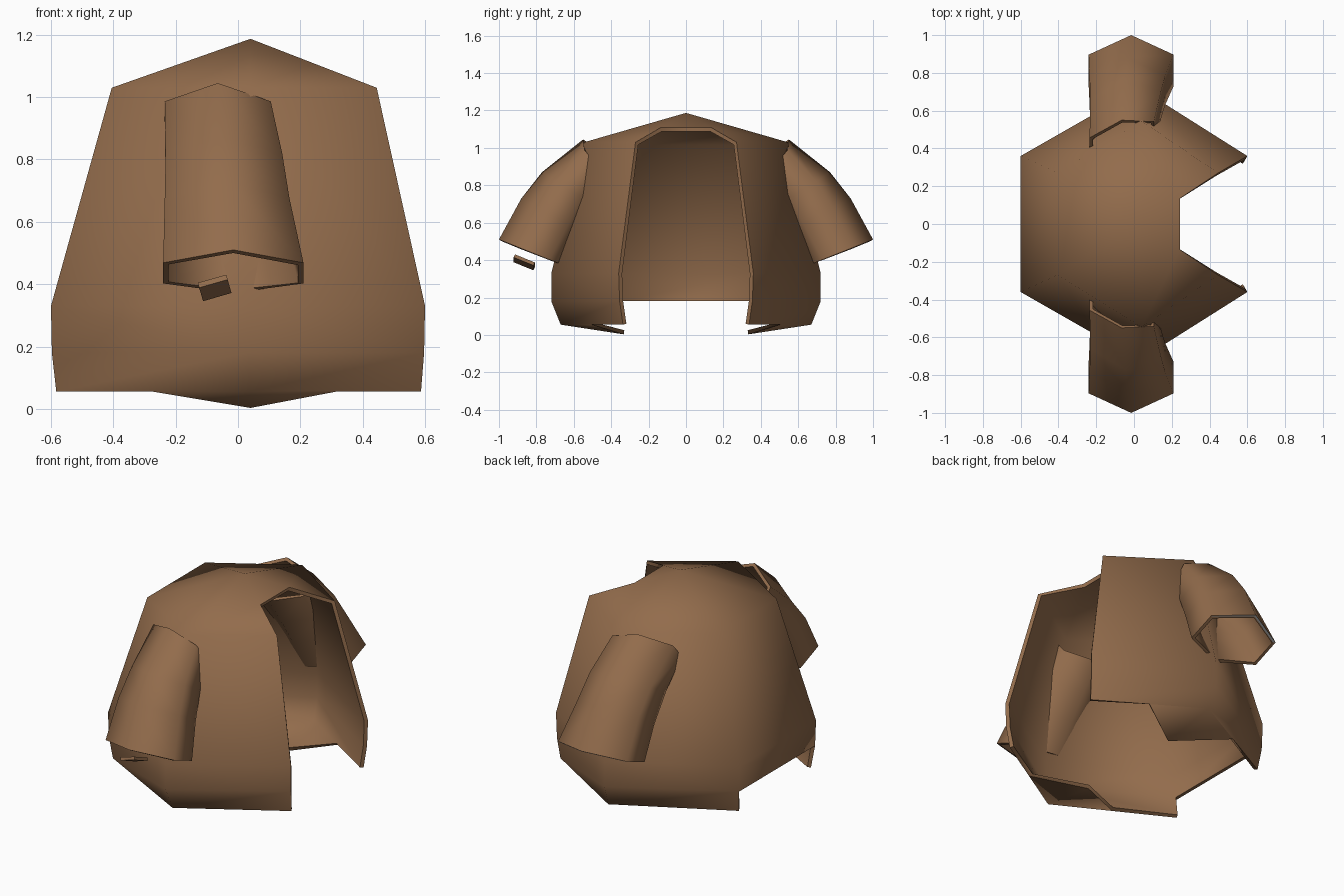
import bpy, bmesh
from mathutils import Vector

if "Cube" in bpy.data.objects:
    bpy.data.objects.remove(bpy.data.objects["Cube"])


def material(name, rgb):
    m = bpy.data.materials.new(name)
    m.diffuse_color = (*rgb, 1)
    m.use_nodes = True
    m.node_tree.nodes["Principled BSDF"].inputs["Base Color"].default_value = m.diffuse_color
    return m


brown = material("brown_cloth", (0.29, 0.15, 0.072))
grey = material("grey_trim", (0.5, 0.52, 0.54))


def make(name, verts, faces, mat, thickness=0.0, probe=None):
    """Mesh from points; probe(face centre) gives the outward direction of face 0."""
    bm = bmesh.new()
    vs = [bm.verts.new(v) for v in verts]
    for f in faces:
        bm.faces.new([vs[i] for i in f])
    bmesh.ops.recalc_face_normals(bm, faces=bm.faces)
    bm.faces.ensure_lookup_table()
    f0 = bm.faces[0]
    if probe and f0.normal.dot(probe(f0.calc_center_median())) < 0:
        bmesh.ops.reverse_faces(bm, faces=bm.faces)
    me = bpy.data.meshes.new(name)
    bm.to_mesh(me)
    bm.free()
    me.materials.append(mat)
    ob = bpy.data.objects.new(name, me)
    bpy.context.collection.objects.link(ob)
    bpy.ops.object.select_all(action='DESELECT')
    ob.select_set(True)
    bpy.context.view_layer.objects.active = ob
    if thickness:
        mod = ob.modifiers.new("thickness", 'SOLIDIFY')
        mod.thickness = thickness
        mod.offset = -1
        bpy.ops.object.modifier_apply(modifier=mod.name)
        bpy.ops.object.shade_smooth_by_angle(angle=1.3)
    return ob


# Jacket body: six-sided shell open towards +x
# rows: z, front x, back x, corner y, side x, side y
rows = [(1.03, 0.445, -0.405, 0.27, 0.04, 0.545),
        (0.33, 0.60, -0.60, 0.36, 0.03, 0.72),
        (0.18, 0.597, -0.597, 0.355, 0.03, 0.72),
        (0.055, 0.587, -0.583, 0.337, 0.04, 0.67)]
verts, faces = [], []
for z, xf, xb, yc, xs, ys in rows:
    verts += [(xf, yc, z), (xs, ys, z), (xb, yc, z),
              (xb, -yc, z), (xs, -ys, z), (xf, -yc, z)]


def add(v):
    verts.append(tuple(v))
    return len(verts) - 1


def mid(a, b):
    return add((Vector(verts[a]) + Vector(verts[b])) / 2)


# Wall panels; the lowest hem strip is left off at the back
hem_mid = {i: mid(18 + i, 19 + i) for i in (0, 1, 3, 4)}
for r in range(3):
    for i in range(5):
        a, b = r * 6 + i, r * 6 + i + 1
        if r < 2:
            faces.append((a, b, b + 6, a + 6))
        elif i != 2:
            faces.append((a, b, b + 6, hem_mid[i], a + 6))

# Shoulder cap with the neck cut-out above the opening
apex = add((0.04, 0, 1.187))
n0, n5 = mid(apex, 0), mid(apex, 5)
faces += [(apex, n0, 0, 1), (apex, 1, 2), (apex, 2, 3), (apex, 3, 4),
          (apex, 4, 5, n5), (apex, n5, n0)]

# Folded hem flap under each side
for corner, i, s in ((19, 0, 1), (22, 3, -1)):
    tip = add((0.04, s * 0.333, 0.003))
    faces += [(corner, hem_mid[i], tip), (corner, tip, hem_mid[i + 1])]

make("jacket_body", verts, faces, brown, 0.022,
     lambda c: Vector((c.x, c.y, 0)))

# Sleeves: curved six-sided tubes
# rings: outer (y, z), inner (y, z), centre x, half width, skew
rings = [(0.55, 1.045, 0.38, 0.85, -0.065, 0.17, 0.25),
         (0.77, 0.87, 0.47, 0.70, -0.045, 0.187, 0.1),
         (0.88, 0.73, 0.56, 0.55, -0.035, 0.2, 0.0),
         (1.00, 0.51, 0.655, 0.372, -0.015, 0.225, 0.0)]
section = [(0, 0), (1, 0.3), (1, 0.78), (0, 1), (-1, 0.78), (-1, 0.3)]


def sleeve(name, s):
    pts = []
    for yo, zo, yi, zi, cx, w, skew in rings:
        for u, t in section:
            pts.append((cx + u * w, s * (yo + t * (yi - yo) + skew * u * w),
                        zo + t * (zi - zo)))
    fs = [(r * 6 + i, r * 6 + (i + 1) % 6, r * 6 + 6 + (i + 1) % 6, r * 6 + 6 + i)
          for r in range(3) for i in range(6)]
    make(name, pts, fs, brown, 0.02, lambda c: Vector((1, s, 0.5)))
    return [Vector(p) for p in pts[18:]]


sleeve("sleeve_front", -1)
cuff = sleeve("sleeve_back", 1)

# Thin grey trim on the outer rim of the back cuff
centre = sum(cuff, Vector()) / 6
drop = Vector((0, 0, -0.002))
outer = [cuff[i] + drop for i in (5, 0, 1)]
inner = [p + (centre - p).normalized() * 0.014 for p in outer]
make("cuff_trim", outer + inner, [(0, 1, 4, 3), (1, 2, 5, 4)], grey,
     probe=lambda c: Vector((0, 0, -1)))

# Small loose tab below the front cuff
bpy.ops.mesh.primitive_cube_add(size=1, location=(-0.075, -0.865, 0.388),
                                rotation=(-0.4, -0.28, 0))
tab = bpy.context.object
tab.name = "cuff_tab"
tab.scale = (0.095, 0.115, 0.018)
tab.data.materials.append(brown)
